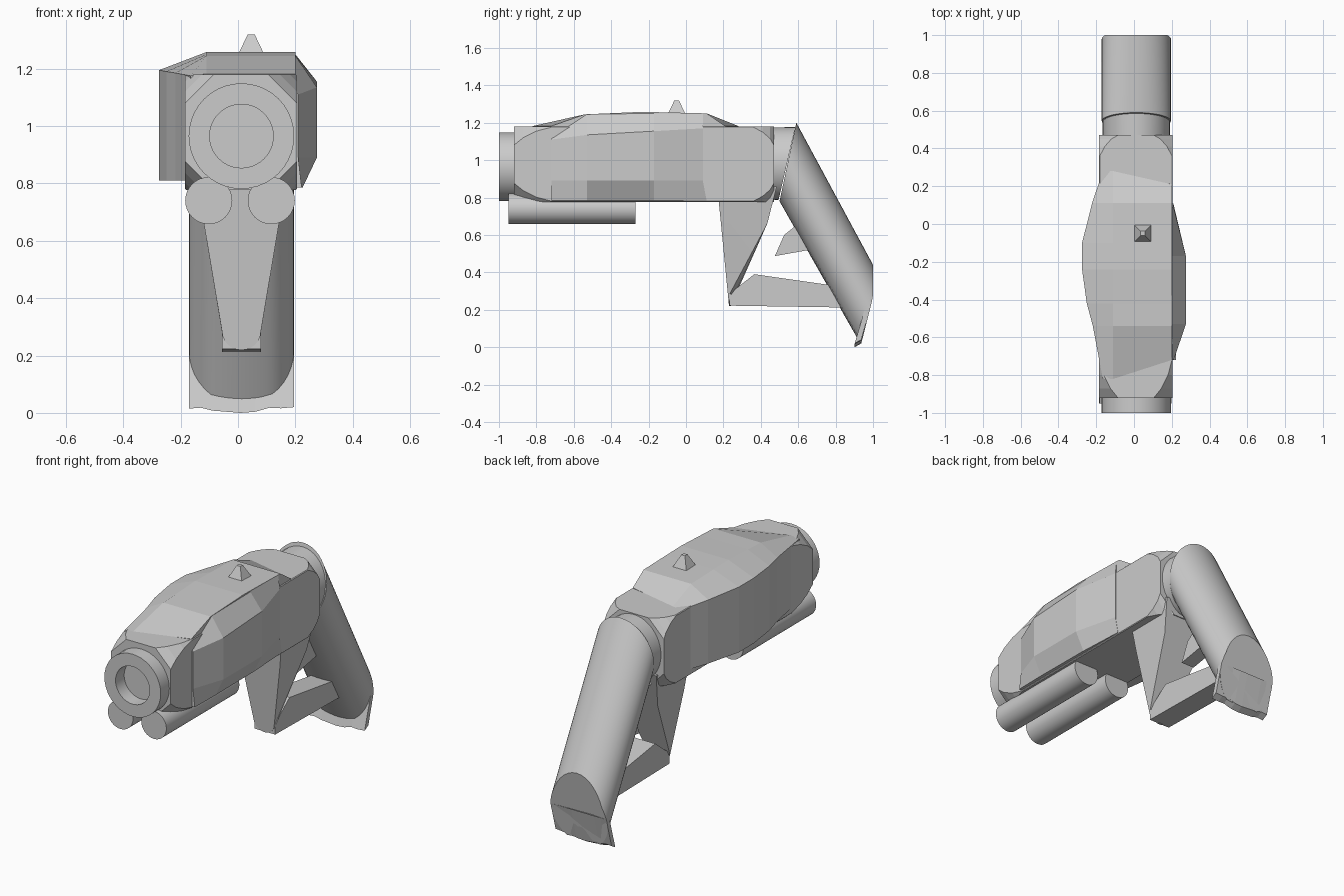
import bpy, bmesh, math
from mathutils import Vector

if "Cube" in bpy.data.objects:
    bpy.data.objects.remove(bpy.data.objects["Cube"])

CX = 0.012  # shared centre line


def finish(name, bm, smooth=None):
    bmesh.ops.recalc_face_normals(bm, faces=bm.faces)
    me = bpy.data.meshes.new(name)
    bm.to_mesh(me)
    bm.free()
    ob = bpy.data.objects.new(name, me)
    bpy.context.collection.objects.link(ob)
    if smooth:
        bpy.ops.object.select_all(action='DESELECT')
        ob.select_set(True)
        bpy.context.view_layer.objects.active = ob
        bpy.ops.object.shade_smooth_by_angle(angle=math.radians(smooth))
    return ob


def loft(name, rings, smooth=None):
    """Skin closed rings of points and cap both ends."""
    bm = bmesh.new()
    rows = [[bm.verts.new(p) for p in r] for r in rings]
    n = len(rows[0])
    for a, b in zip(rows, rows[1:]):
        for i in range(n):
            j = (i + 1) % n
            bm.faces.new((a[i], a[j], b[j], b[i]))
    bm.faces.new(rows[0])
    bm.faces.new(rows[-1])
    return finish(name, bm, smooth)


def side_slab(name, profile, x0, x1):
    """Extrude a (y, z) profile across x."""
    return loft(name, [[(x, y, z) for y, z in profile] for x in (x0, x1)])


def circle(x, z, r, y, n=40):
    return [(x + r * math.cos(2 * math.pi * i / n), y,
             z + r * math.sin(2 * math.pi * i / n)) for i in range(n)]


# Main body: square section with corners cut away toward both ends
def body_ring(y, c, x0=-0.185, x1=0.205, z0=0.777, z1=1.18):
    return [(x0 + c, y, z0), (x1 - c, y, z0), (x1, y, z0 + c), (x1, y, z1 - c),
            (x1 - c, y, z1), (x0 + c, y, z1), (x0, y, z1 - c), (x0, y, z0 + c)]


loft("body", [body_ring(y, c) for y, c in (
    (-0.92, 0.10), (-0.87, 0.06), (-0.80, 0.025), (-0.72, 0.004),
    (0.36, 0.004), (0.41, 0.03), (0.45, 0.065), (0.47, 0.10))])

# Muzzle with a recessed bore
loft("muzzle", [circle(CX, 0.965, r, y) for r, y in (
    (0.184, -0.85), (0.184, -1.0), (0.111, -1.0), (0.111, -0.92))], 30)

# Pair of tubes beneath the front
for side, x in (("left", -0.102), ("right", 0.116)):
    loft("under_tube_" + side,
         [circle(x, 0.74, 0.082, y, 32) for y in (-0.95, -0.27)], 30)

# Cover wrapping the top and left side: y, left x, shoulder z, top z, end skew
cover = [(-0.82, -0.165, 1.175, 1.182, 0.10), (-0.54, -0.218, 1.185, 1.245, 0),
         (-0.42, -0.25, 1.19, 1.25, 0), (-0.24, -0.275, 1.195, 1.258, 0),
         (-0.10, -0.275, 1.195, 1.255, 0), (0.11, -0.222, 1.185, 1.25, 0),
         (0.28, -0.165, 1.175, 1.182, -0.07)]
loft("top_left_cover", [[
    (xl, y, 0.81), (xl, y, zs), (-0.11, y, zt), (0.2, y + k, zt),
    (0.2, y + k, 1.165), (-0.10, y, 1.15), (-0.10, y, 0.81)]
    for y, xl, zs, zt, k in cover])

# Folded panel on the right side: y, then top z, fold x, fold z, lower x
panel = [(-0.72, 1.12, 0.210, 1.11, 0.222), (-0.53, 1.245, 0.275, 1.135, 0.225),
         (-0.17, 1.25, 0.275, 1.155, 0.222), (0.09, 1.25, 0.210, 1.17, 0.208)]
loft("right_panel", [[
    (0.2, y, zt), (xf, y, zf), (xf, y, 0.89), (xl, y + 0.1 * (y > 0) * 0.2, 0.785),
    (0.18, y, 0.785)] for y, zt, xf, zf, xl in panel])

# Small pyramid sight
loft("sight", [[(0.046 + sx * h, -0.05 + sy * h, z) for sx, sy in
                ((-1, -1), (1, -1), (1, 1), (-1, 1))]
               for h, z in ((0.05, 1.24), (0.012, 1.32))])

# Tapered grip with a rounded foot
half = [(0.158, 0.86), (0.131, 0.66), (0.068, 0.285)]
foot = [(0.068 * math.cos(a), 0.285 + 0.066 * math.sin(a))
        for a in [-math.pi * i / 12 for i in range(1, 12)]]
outline = half + foot + [(-x, z) for x, z in reversed(half)]


def grip_front(z):
    return 0.23 - 0.098 * (z - 0.22)


def grip_back(z):
    if z > 0.39:
        return 0.365 + 0.257 * (z - 0.39)
    return max(grip_front(z) + 0.01, 0.365 - 1.25 * (0.39 - z))


loft("grip", [[(CX + x, f(z), z) for x, z in outline]
              for f in (grip_front, grip_back)], 30)

# Bar joining the grip to the stock
side_slab("guard_bar", [(0.232, 0.222), (0.232, 0.285), (0.365, 0.39),
                        (0.80, 0.328), (0.85, 0.212)], -0.055, 0.08)

# Trigger
side_slab("trigger", [(0.475, 0.487), (0.525, 0.60), (0.60, 0.66),
                      (0.66, 0.52)], -0.03, 0.055)

# Collar and slanted stock tube, sheared along its slope
N = 40
ang = [2 * math.pi * i / N for i in range(N)]
loft("stock_collar", [
    [(CX + 0.178 * math.cos(a), 0.44, 0.982 + 0.192 * math.sin(a)) for a in ang],
    [(CX + 0.178 * math.cos(a), 0.54 + 0.045 * math.sin(a),
      0.982 + 0.195 * math.sin(a)) for a in ang]], 30)
SLOPE = -0.76 / 0.41
start, end = [], []
for a in ang:
    x = CX + 0.183 * math.cos(a)
    y, z = 0.545 + 0.045 * math.sin(a), 0.99 + 0.21 * math.sin(a)
    start.append((x, y, z))
    # slide along the slope until the butt plane is met
    ye = (0.9325 + 0.25 * (z - SLOPE * y)) / (1 - 0.25 * SLOPE)
    ye = min(1.0, ye)
    end.append((x, ye, max(0.025, z + SLOPE * (ye - y))))
loft("stock_tube", [start, end], 30)

# Butt plate with an uneven lower edge
xs = [-0.17, -0.13, -0.09, -0.04, 0.01, 0.06, 0.11, 0.15, 0.195]
dz = [0.015, 0.018, 0.008, 0.004, 0.0, 0.004, 0.018, 0.016, 0.02]
loft("butt_plate", [[(x, 0.955, 0.20), (x, 0.985, 0.21), (x, 0.937, 0.02 + d),
                     (x, 0.902, d)] for x, d in zip(xs, dz)])
